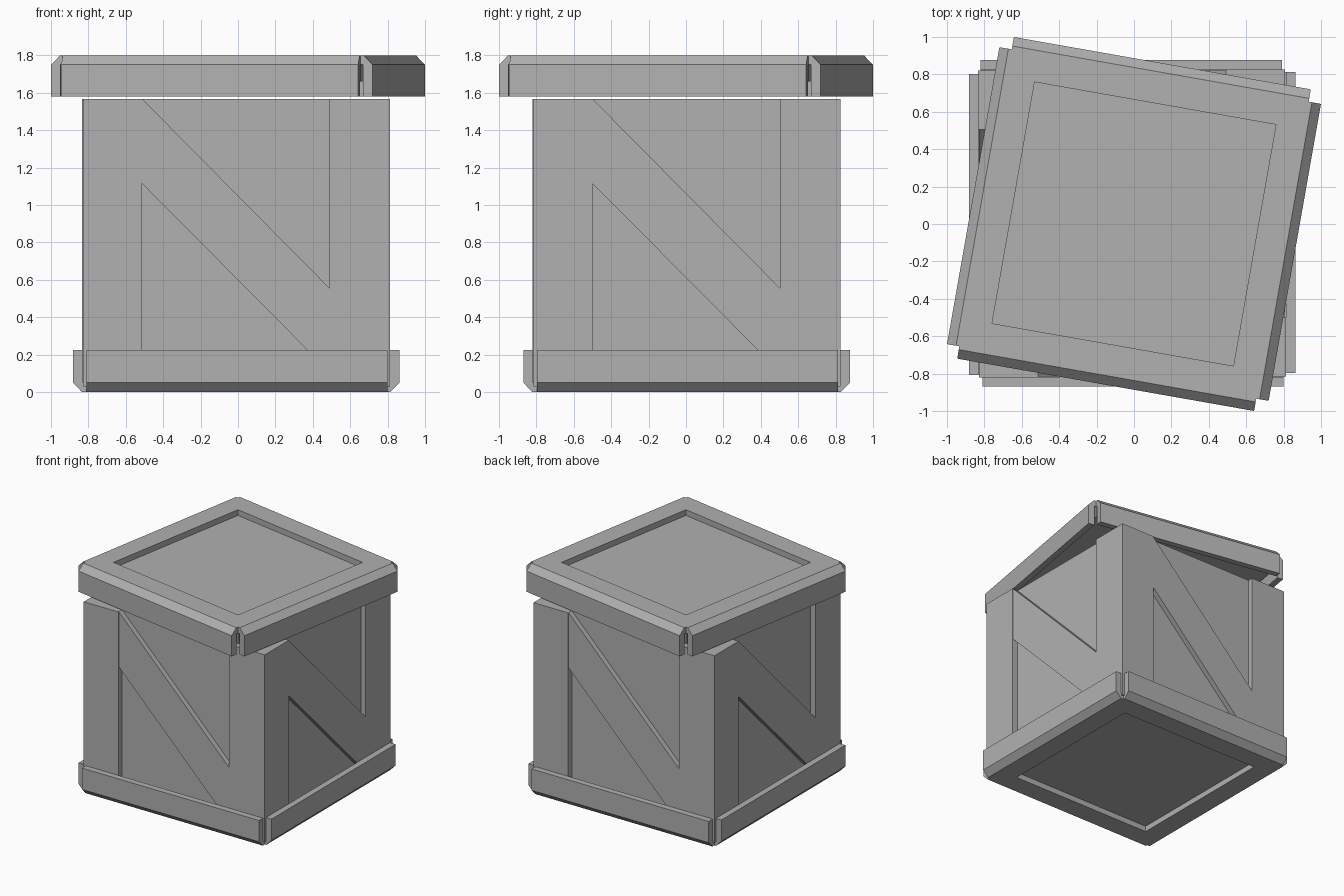
import bpy, bmesh, math
from mathutils import Matrix, Vector

if "Cube" in bpy.data.objects:
    bpy.data.objects.remove(bpy.data.objects["Cube"])

BODY = Matrix.Translation((-0.01, 0.003, 0))
LID = Matrix.Rotation(math.radians(-10), 4, 'Z')

# Mid grey used by the whole crate
GREY = bpy.data.materials.new("crate_grey")
GREY.diffuse_color = (0.44, 0.44, 0.44, 1)
GREY.use_nodes = True
GREY.node_tree.nodes["Principled BSDF"].inputs["Base Color"].default_value = GREY.diffuse_color


def four_sides(name, place, profile, to_point, a, b):
    """Extrude a 2D profile from a to b, repeated on the four sides of the crate."""
    bm = bmesh.new()
    for k in range(4):
        rot = place @ Matrix.Rotation(k * math.pi / 2, 4, 'Z')
        lo = [bm.verts.new(rot @ Vector(to_point(p, a))) for p in profile]
        hi = [bm.verts.new(rot @ Vector(to_point(p, b))) for p in profile]
        bm.faces.new(lo)
        bm.faces.new(hi)
        n = len(profile)
        for i in range(n):
            j = (i + 1) % n
            bm.faces.new((lo[i], lo[j], hi[j], hi[i]))
    finish(name, bm)


def slab(name, place, half, z0, z1):
    bm = bmesh.new()
    bmesh.ops.create_cube(bm, size=1, matrix=place @ Matrix.Translation((0, 0, (z0 + z1) / 2))
                          @ Matrix.Diagonal((2 * half, 2 * half, z1 - z0, 1)))
    finish(name, bm)


def finish(name, bm):
    bmesh.ops.recalc_face_normals(bm, faces=bm.faces)
    me = bpy.data.meshes.new(name)
    bm.to_mesh(me)
    bm.free()
    me.materials.append(GREY)
    bpy.context.collection.objects.link(bpy.data.objects.new(name, me))


def along(p, t):      # profile is (distance out, height), swept sideways
    return (t, -p[0], p[1])


def outward(p, r):    # profile is (sideways, height), pushed outwards
    return (p[0], -r, p[1])


# L-shaped rim section with a chamfered outer edge
def rim(edge, step, end):
    return [(0.655, edge), (0.824, edge), (0.873, step), (0.873, end),
            (0.822, end), (0.822, step), (0.655, step)]


TOP = 1.568

# Lid
four_sides("lid_rim", LID, rim(1.80, 1.75, 1.58), along, -0.806, 0.806)
slab("lid_panel", LID, 0.806, 1.66, 1.753)

# Base
four_sides("base_rim", BODY, rim(0.0, 0.05, 0.225), along, -0.80, 0.81)
slab("base_panel", BODY, 0.80, 0.047, 0.12)

# Recessed inner walls, open at the top
wall = [(-0.775, 0.06), (0.775, 0.06), (0.775, TOP), (-0.775, TOP)]
four_sides("inner_walls", BODY, wall, outward, 0.72, 0.775)

# Left upright plank on each side
left = [(-0.818, 0.03), (-0.503, 0.03), (-0.503, TOP), (-0.818, TOP)]
four_sides("upright_planks", BODY, left, outward, 0.76, 0.823)

# Right upright plank and diagonal brace, flush with each other
brace = [(-0.503, TOP), (0.50, 0.555), (0.50, TOP), (0.816, TOP), (0.816, 0.03),
         (0.50, 0.03), (0.50, 0.105), (-0.503, 1.115)]
four_sides("diagonal_braces", BODY, brace, outward, 0.76, 0.818)
